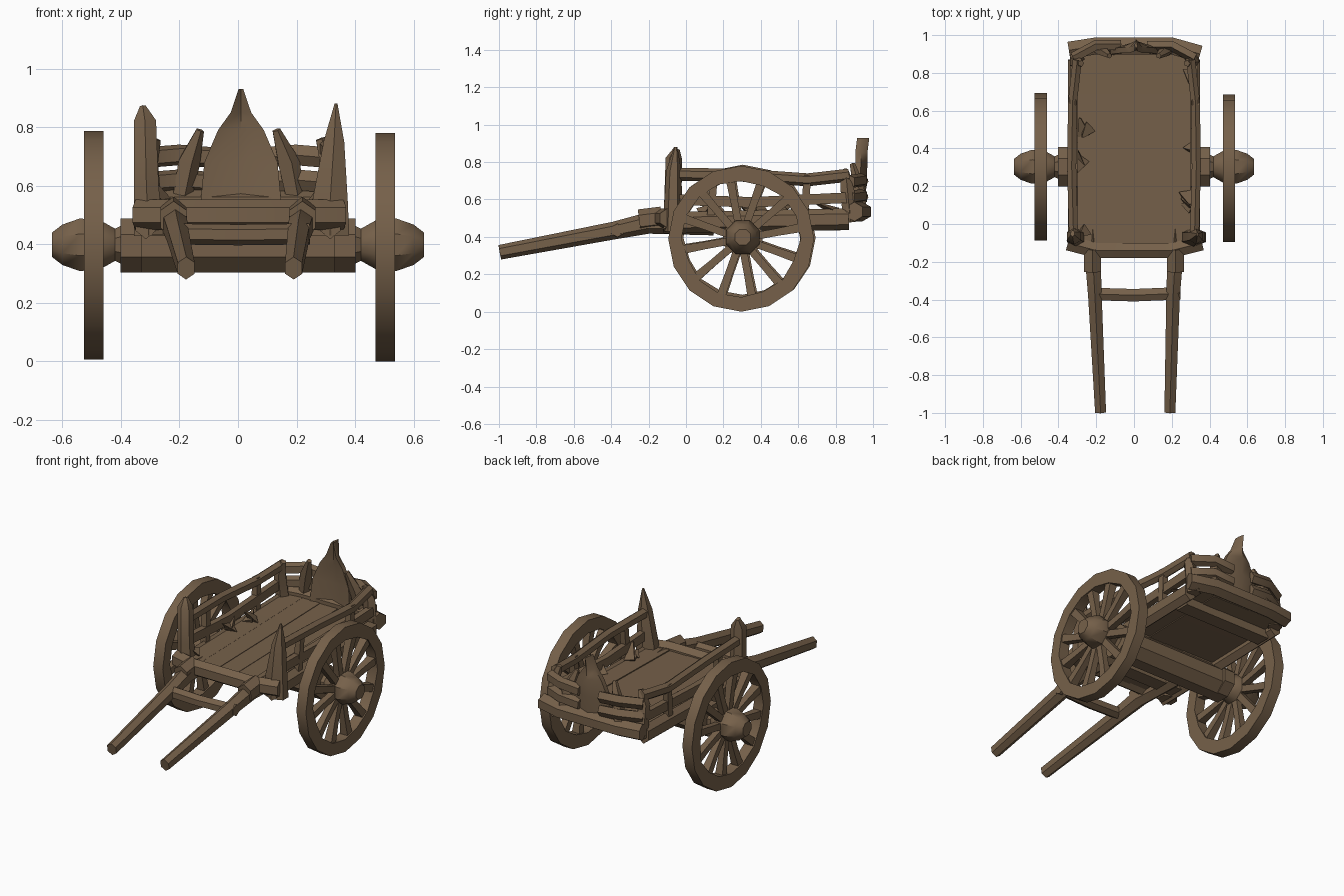
import bpy, bmesh, math, random
from mathutils import Vector

random.seed(4)
cube = bpy.data.objects.get("Cube")
if cube:
    bpy.data.objects.remove(cube, do_unlink=True)

wood = bpy.data.materials.new("weathered_brown_wood")
wood.use_nodes = True
COLOUR = (0.18, 0.118, 0.068, 1)
wood.diffuse_color = COLOUR
wood.node_tree.nodes["Principled BSDF"].inputs["Base Color"].default_value = COLOUR


def finish(name, bm):
    bmesh.ops.recalc_face_normals(bm, faces=bm.faces)
    mesh = bpy.data.meshes.new(name)
    bm.to_mesh(mesh)
    bm.free()
    mesh.materials.append(wood)
    ob = bpy.data.objects.new(name, mesh)
    bpy.context.collection.objects.link(ob)
    bpy.ops.object.select_all(action='DESELECT')
    ob.select_set(True)
    bpy.context.view_layer.objects.active = ob
    bpy.ops.object.shade_smooth_by_angle(angle=math.radians(40))


def add_beam(bm, path, sizes, sides=6):
    """Loft a polygon section (half width, half height) along a path."""
    pts = [Vector(p) for p in path]
    rings = []
    for i, p in enumerate(pts):
        d = (pts[min(i + 1, len(pts) - 1)] - pts[max(i - 1, 0)]).normalized()
        up = Vector((0, 1, 0)) if abs(d.z) > 0.9 else Vector((0, 0, 1))
        side = d.cross(up).normalized()
        up = side.cross(d)
        w, h = sizes[i] if isinstance(sizes, list) else sizes
        k = 1 / math.cos(math.pi / sides)
        ring = []
        for j in range(sides):
            a = math.tau * (j + 0.5) / sides
            ring.append(bm.verts.new(p + side * w * k * math.cos(a) + up * h * k * math.sin(a)))
        rings.append(ring)
    for a, b in zip(rings, rings[1:]):
        for j in range(sides):
            n = (j + 1) % sides
            bm.faces.new((a[j], a[n], b[n], b[j]))
    bm.faces.new(rings[0])
    bm.faces.new(rings[-1])


def beam(name, path, sizes, sides=6):
    bm = bmesh.new()
    add_beam(bm, path, sizes, sides)
    finish(name, bm)


# Wheels: rim, tapered spokes and pointed hub
R = 0.39
for label, s, wx, wy, wz in (("right", -1, -0.493, 0.303, 0.396), ("left", 1, 0.503, 0.295, 0.39)):
    bm = bmesh.new()
    n = 16
    loops = []
    for j in range(n):
        a = math.tau * j / n
        inner = 0.312 + random.uniform(-0.01, 0.01)
        loops.append([bm.verts.new((wx + dx, wy + r * math.cos(a), wz + r * math.sin(a)))
                      for dx, r in ((-0.033, inner), (-0.033, R), (0.033, R), (0.033, inner))])
    for j in range(n):
        a, b = loops[j], loops[(j + 1) % n]
        for k in range(4):
            m = (k + 1) % 4
            bm.faces.new((a[k], a[m], b[m], b[k]))
    finish(label + "_wheel_rim", bm)

    bm = bmesh.new()
    for j in range(12):
        a = math.tau * (j + 0.35) / 12
        c, t = math.cos(a), math.sin(a)
        add_beam(bm, [(wx, wy + r * c, wz + r * t) for r in (0.05, 0.2, 0.34)],
                 [(0.018, 0.02), (0.019, 0.02), (0.027, 0.024)], 4)
    finish(label + "_wheel_spokes", bm)

    beam(label + "_wheel_hub",
         [(s * x, 0.303, 0.398) for x in (0.39, 0.42, 0.47, 0.54, 0.6, 0.635)],
         [(r, r) for r in (0.07, 0.055, 0.083, 0.09, 0.069, 0.042)], 8)
    beam(label + "_axle_collar", [(s * 0.33, 0.303, 0.395), (s * 0.402, 0.303, 0.395)], (0.105, 0.092), 8)

beam("axle", [(-0.36, 0.303, 0.393), (0.36, 0.303, 0.393)], (0.09, 0.09), 8)

# Bed floor of broad planks
bm = bmesh.new()
for i in range(5):
    x = -0.244 + i * 0.122
    z = 0.5 + random.uniform(-0.005, 0.005)
    add_beam(bm, [(x, -0.14, z - 0.01), (x, 0.4, z), (x, 0.93, z + 0.012)], (0.061, 0.026), 4)
finish("floor_planks", bm)

# Joists that carry the floor
for i, y in enumerate((0.02, 0.31, 0.78)):
    beam("floor_joist_%d" % (i + 1), [(-0.3, y, 0.46), (0.3, y, 0.46)], (0.045, 0.025), 4)

# Cross beams at both ends
beam("front_cross_beam", [(-0.35, -0.1, 0.5), (-0.2, -0.14, 0.5), (0.2, -0.14, 0.5), (0.36, -0.1, 0.5)],
     (0.04, 0.045))
beam("rear_cross_beam", [(-0.345, 0.92, 0.535), (-0.2, 0.943, 0.535), (0.2, 0.943, 0.535), (0.35, 0.9, 0.535)],
     (0.045, 0.045))

# Sides: sill, middle rail, top rail, and uprights
for label, s in (("right", -1), ("left", 1)):
    beam(label + "_sill", [(s * 0.315, y, z) for y, z in ((-0.12, 0.475), (0.4, 0.485), (0.87, 0.495))],
         (0.035, 0.05), 6)
    beam(label + "_middle_rail",
         [(s * 0.325, -0.08, 0.6), (s * 0.315, 0.35, 0.585), (s * 0.32, 0.87, 0.61)], (0.018, 0.028), 4)
    beam(label + "_top_rail",
         [(s * 0.32, -0.07, 0.735), (s * 0.33, 0.3, 0.73), (s * 0.325, 0.65, 0.705), (s * 0.3, 0.87, 0.73)],
         (0.024, 0.03), 6)
    bm = bmesh.new()
    for y in (0.13, 0.63):
        add_beam(bm, [(s * 0.32, y, 0.48), (s * 0.325, y + 0.02, 0.73)], (0.018, 0.02), 4)
    finish(label + "_side_stakes", bm)
    beam(label + "_rear_post",
         [(s * 0.3, 0.88, 0.48), (s * 0.31, 0.86, 0.68), (s * 0.28, 0.85, 0.76)],
         [(0.035, 0.035), (0.03, 0.03), (0.014, 0.014)], 5)
    # Rear rails run from the corner posts to the headboard
    for i, z in enumerate((0.61, 0.695)):
        beam("%s_rear_rail_%d" % (label, i + 1),
             [(s * 0.32, 0.88, z), (s * 0.2, 0.945, z + 0.01), (s * 0.07, 0.945, z)], (0.024, 0.03), 5)
    beam(label + "_rear_stake",
         [(s * 0.2, 0.94, 0.53), (s * 0.17, 0.92, 0.68), (s * 0.13, 0.89, 0.79)],
         [(0.028, 0.025), (0.033, 0.025), (0.012, 0.012)], 5)

# Front corner posts, each broken to a different tip
beam("right_front_post",
     [(-0.305, -0.07, 0.43), (-0.313, -0.07, 0.6), (-0.318, -0.065, 0.82), (-0.325, -0.05, 0.87)],
     [(0.05, 0.045), (0.042, 0.04), (0.038, 0.038), (0.01, 0.015)], 6)
beam("left_front_post",
     [(0.315, -0.07, 0.43), (0.315, -0.07, 0.55), (0.328, -0.065, 0.75), (0.335, -0.055, 0.88)],
     [(0.065, 0.045), (0.06, 0.042), (0.035, 0.036), (0.005, 0.008)], 6)

# Pointed headboard, bowed slightly to the rear
outline = [(0.14, 0.52, 0.9), (0.125, 0.68, 0.91), (0.078, 0.79, 0.915), (0.035, 0.85, 0.915), (0.008, 0.93, 0.925)]
bm = bmesh.new()
rows = []
for w, z, y in outline:
    rows.append([bm.verts.new(v) for v in ((0.01 - w, y - 0.01, z), (0.01, y + 0.015, z), (0.01 + w, y - 0.01, z),
                                           (0.01 + w, y + 0.02, z), (0.01, y + 0.055, z), (0.01 - w, y + 0.02, z))])
for a, b in zip(rows, rows[1:]):
    for k in range(6):
        m = (k + 1) % 6
        bm.faces.new((a[k], a[m], b[m], b[k]))
bm.faces.new(rows[0])
bm.faces.new(rows[-1])
finish("headboard", bm)

# Shafts reach forward and down from under the bed
for label, s, tip in (("right", -1, -0.177), ("left", 1, 0.19)):
    beam(label + "_shaft",
         [(s * 0.22, 0.15, 0.46), (s * 0.217, -0.2, 0.475), (s * 0.207, -0.38, 0.435), (tip, -0.995, 0.318)],
         [(0.035, 0.045), (0.041, 0.05), (0.036, 0.041), (0.029, 0.034)], 6)
    beam(label + "_shaft_binding", [(s * 0.22, -0.25, 0.485), (s * 0.22, -0.13, 0.5)], (0.044, 0.054), 6)
beam("shaft_cross_bar", [(-0.23, -0.37, 0.435), (0, -0.377, 0.432), (0.245, -0.367, 0.435)], (0.033, 0.031), 6)

# Loose splinters along the bed
bm = bmesh.new()
for i in range(10):
    s = random.choice((-1, 1))
    p = Vector((s * random.uniform(0.24, 0.3), random.uniform(-0.05, 0.85), 0.53))
    q = p + Vector((s * 0.03, random.uniform(-0.12, 0.12), random.uniform(0.03, 0.1)))
    add_beam(bm, [p, q], [(0.022, 0.016), (0.004, 0.004)], 3)
finish("splinters", bm)
